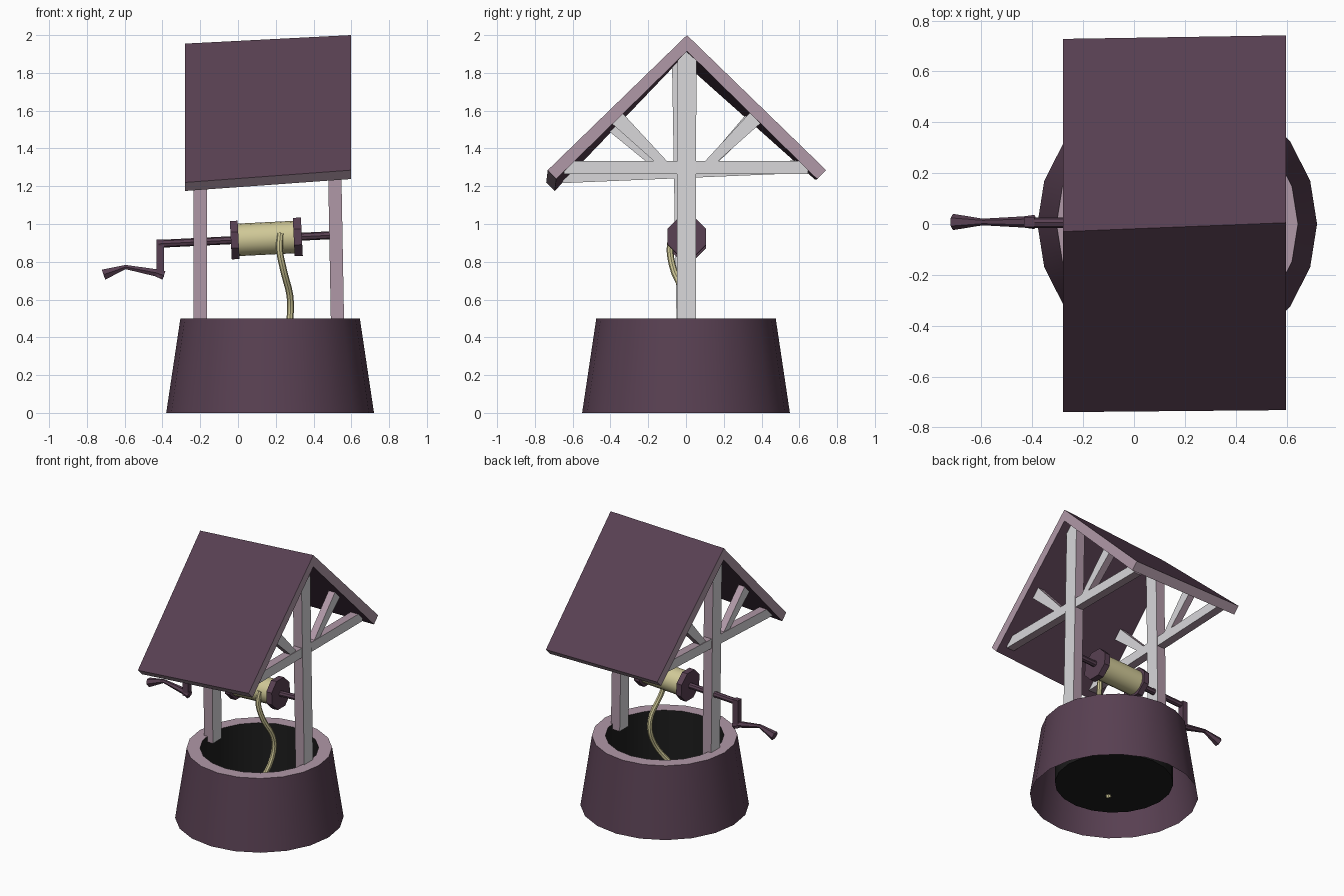
import bpy, bmesh, math
from mathutils import Vector as V

if "Cube" in bpy.data.objects:
    bpy.data.objects.remove(bpy.data.objects["Cube"])


def mat(name, rgb):
    m = bpy.data.materials.new(name)
    m.diffuse_color = (*rgb, 1)
    m.use_nodes = True
    m.node_tree.nodes["Principled BSDF"].inputs["Base Color"].default_value = m.diffuse_color
    return m


PURPLE = mat("plum", (.098, .051, .084))
MAUVE = mat("mauve", (.434, .314, .386))
GREY = mat("light grey", (.686, .680, .700))
STRAW = mat("straw", (.63, .58, .31))
BLACK = mat("well dark", (.0116, .0116, .0116))


def make(name, verts, faces, mats, rule=None, smooth=False, recalc=True):
    me = bpy.data.meshes.new(name)
    me.from_pydata([tuple(v) for v in verts], [], faces)
    for m in mats:
        me.materials.append(m)
    bm = bmesh.new()
    bm.from_mesh(me)
    if recalc:
        bmesh.ops.recalc_face_normals(bm, faces=bm.faces)
    bm.normal_update()
    for f in bm.faces:
        if rule:
            f.material_index = rule(f)
    bm.to_mesh(me)
    bm.free()
    ob = bpy.data.objects.new(name, me)
    bpy.context.collection.objects.link(ob)
    if smooth:
        bpy.ops.object.select_all(action='DESELECT')
        ob.select_set(True)
        bpy.context.view_layer.objects.active = ob
        bpy.ops.object.shade_smooth_by_angle(angle=math.radians(40))
    return ob


def loft(name, path, radii, n, mats, rule=None, smooth=False, caps=(True, True), ref=V((0, 1, 0)), phase=0):
    """Rings of n sides along a path, each square to the path."""
    pts = [V(p) for p in path]
    verts, faces = [], []
    for i, p in enumerate(pts):
        d = (pts[min(i + 1, len(pts) - 1)] - pts[max(i - 1, 0)]).normalized()
        u = (ref - d * ref.dot(d)).normalized()
        w = d.cross(u)
        for k in range(n):
            a = 2 * math.pi * k / n + phase
            verts.append(p + radii[i] * (math.cos(a) * u + math.sin(a) * w))
    for i in range(len(pts) - 1):
        for k in range(n):
            j = (k + 1) % n
            faces.append((i*n + k, i*n + j, (i+1)*n + j, (i+1)*n + k))
    if caps[0]:
        faces.append(tuple(range(n))[::-1])
    if caps[1]:
        faces.append(tuple(range(len(verts) - n, len(verts))))
    return make(name, verts, faces, mats, rule, smooth)


def bar(name, a, b, wa, wb, tx):
    """Timber in a truss: grey on the x sides, mauve on its edges."""
    a, b = V(a), V(b)
    d = b - a
    n = V((0, -d.z, d.y)).normalized()
    x = V((tx / 2, 0, 0))
    verts = []
    for p, w in ((a, wa / 2), (b, wb / 2)):
        verts += [p - x - n*w, p + x - n*w, p + x + n*w, p - x + n*w]
    faces = [(0, 3, 2, 1), (4, 5, 6, 7)] + [(k, (k+1) % 4, (k+1) % 4 + 4, k + 4) for k in range(4)]
    make(name, verts, faces, [GREY, MAUVE], lambda f: 0 if abs(f.normal.x) > .6 else 1)


# Well wall: open skirt, flat rim, dark shaft with floor
N, CX = 20, .17
rings = [(.55, 0), (.475, .5), (.387, .5), (.387, .1)]
wv = [(CX + r * math.cos(2*math.pi*k/N), r * math.sin(2*math.pi*k/N), z) for r, z in rings for k in range(N)]
wf = [(i*N + k, i*N + (k+1) % N, (i+1)*N + (k+1) % N, (i+1)*N + k) for i in range(3) for k in range(N)]
wf.append(tuple(range(3*N, 4*N)))


def wall_rule(f):
    c = f.calc_center_median()
    if c.z > .49:
        return 1
    return 0 if (c.xy - V((CX, 0))).length > .45 else 2


make("well_wall", wv, wf, [PURPLE, MAUVE, BLACK], wall_rule, smooth=True, recalc=False)

# Two end trusses: post, cross beam, braces (the left one leans a little)
for side, base, top, beam in (
        ("left", (-.2, 0, .46), (-.2, -.025, 1.9), ((-.665, 1.25), (.65, 1.305))),
        ("right", (.527, .002, .46), (.5, .005, 1.94), ((-.645, 1.3), (.645, 1.3)))):
    bar(side + "_post", base, top, .1, .1, .07)
    bx = base[0] + (top[0] - base[0]) * .57
    (y0, z0), (y1, z1) = beam
    bar(side + "_beam", (bx, y0, z0), (bx, y1, z1), .068, .068, .06)
    mid = V((bx, (y0 + y1) / 2, (z0 + z1) / 2))
    ax = V((0, y1 - y0, z1 - z0)).normalized()
    up = V((0, -ax.z, ax.y))
    for tag, s in (("front", -1), ("back", 1)):
        bar(f"{side}_{tag}_brace", mid + ax*s*.115 + up*.015, mid + ax*s*.37 + up*.265, .045, .08, .05)

# Roof: skewed gable, plum slopes, mauve ends and eaves
ends = [(-.28, [(-.74, 1.22), (-.03, 1.955), (.728, 1.28), (.683, 1.235), (-.03, 1.87), (-.695, 1.175)]),
        (.597, [(-.732, 1.285), (.005, 2.0), (.742, 1.285), (.695, 1.237), (.005, 1.915), (-.687, 1.238)])]
rv = [(x, y, z) for x, prof in ends for y, z in prof]
rf = [(k, (k+1) % 6, (k+1) % 6 + 6, k + 6) for k in range(6)]
rf += [(0, 1, 4, 5), (1, 2, 3, 4), (6, 7, 10, 11), (7, 8, 9, 10)]


def roof_rule(f):
    return 1 if abs(f.normal.x) > .6 or f.calc_area() < .12 else 0


make("roof", rv, rf, [PURPLE, MAUVE], roof_rule)


# Windlass: everything sits on one slightly tilted axle
def axle(x):
    return (x, .005, .916 + .05 * x)


loft("axle", [axle(-.42), axle(.51)], [.021, .021], 8, [PURPLE])
loft("drum", [axle(-.01), axle(.31)], [.086, .086], 16, [STRAW], smooth=True)
for tag, x0, x1 in (("left", -.038, .003), ("right", .295, .338)):
    loft(tag + "_drum_flange", [axle(x0), axle(x1)], [.11, .11], 8, [PURPLE], phase=math.pi / 8)

# Crank arm and pinched handle
bar_path = [(-.412, .008, .918), (-.412, .008, .72)]
loft("crank_arm", bar_path, [.029, .029], 4, [PURPLE], phase=math.pi / 4)
loft("crank_handle", [(-.392, .008, .728), (-.435, .008, .742), (-.595, .008, .772), (-.712, .008, .732)],
     [.028, .022, .013, .032], 6, [PURPLE])

# Rope hanging from the drum into the shaft
key = [V(p) for p in ((.225, -.07, .95), (.22, -.085, .86), (.245, -.06, .74), (.275, 0, .62),
                      (.275, .015, .5), (.25, -.04, .36), (.16, -.11, .22), (.085, -.155, .09))]
rope = []
for i in range(len(key) - 1):
    p0, p1, p2, p3 = key[max(i-1, 0)], key[i], key[i+1], key[min(i+2, len(key)-1)]
    for t in (0, 1/3, 2/3):
        rope.append(.5 * (2*p1 + (p2-p0)*t + (2*p0 - 5*p1 + 4*p2 - p3)*t*t + (3*p1 - p0 - 3*p2 + p3)*t**3))
rope.append(key[-1])
loft("rope", rope, [.018] * len(rope), 8, [STRAW], smooth=True)
